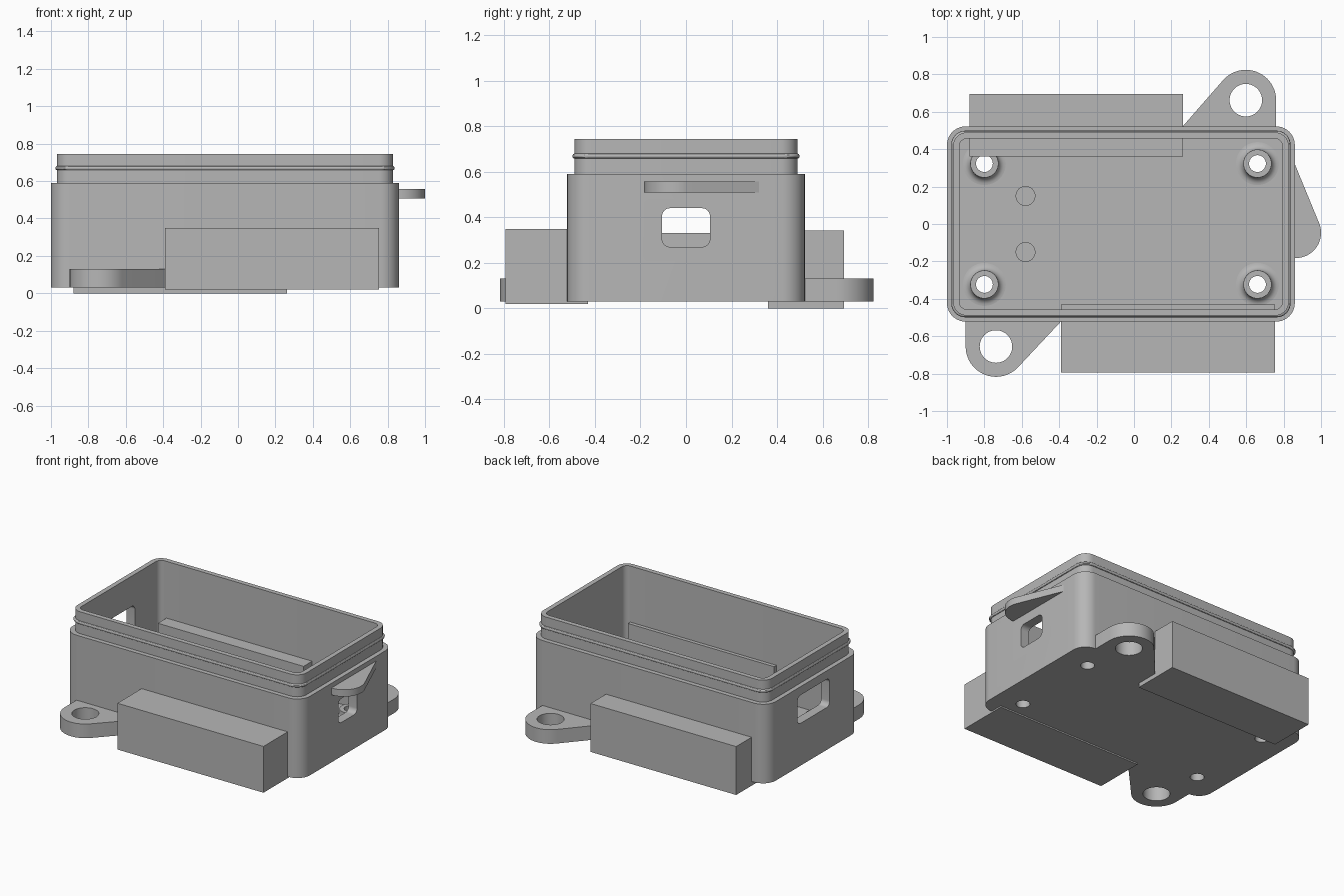
import bpy, bmesh
from math import sin, cos, pi, atan2, acos, hypot

cube = bpy.data.objects.get("Cube")
if cube:
    bpy.data.objects.remove(cube, do_unlink=True)

grey = bpy.data.materials.new("plain grey")
grey.use_nodes = True
grey.diffuse_color = (0.47, 0.47, 0.47, 1)
grey.node_tree.nodes["Principled BSDF"].inputs["Base Color"].default_value = grey.diffuse_color


def loft(name, loops, closed=False):
    """Skin a stack of equal point loops; cap the ends, or join last to first."""
    bm = bmesh.new()
    rings = [[bm.verts.new(p) for p in loop] for loop in loops]
    n = len(rings[0])
    pairs = list(zip(rings, rings[1:])) + ([(rings[-1], rings[0])] if closed else [])
    for a, b in pairs:
        for i in range(n):
            j = (i + 1) % n
            bm.faces.new((a[i], a[j], b[j], b[i]))
    if not closed:
        bm.faces.new(rings[0][::-1])
        bm.faces.new(rings[-1])
    bmesh.ops.recalc_face_normals(bm, faces=bm.faces)
    mesh = bpy.data.meshes.new(name)
    bm.to_mesh(mesh)
    bm.free()
    mesh.materials.append(grey)
    obj = bpy.data.objects.new(name, mesh)
    bpy.context.collection.objects.link(obj)
    return obj


def rounded_rect(hx, hy, r, seg=10):
    pts = []
    for k, (sx, sy) in enumerate(((1, 1), (-1, 1), (-1, -1), (1, -1))):
        for i in range(seg + 1):
            a = (k + i / seg) * pi / 2
            pts.append((sx * (hx - r) + r * cos(a), sy * (hy - r) + r * sin(a)))
    return pts


def circle(x, y, r, n=40):
    return [(x + r * cos(2 * pi * i / n), y + r * sin(2 * pi * i / n)) for i in range(n)]


def prism(name, pts, z0, z1):
    return loft(name, [[(x, y, z) for x, y in pts] for z in (z0, z1)])


def box(name, x0, x1, y0, y1, z0, z1):
    return prism(name, [(x0, y0), (x1, y0), (x1, y1), (x0, y1)], z0, z1)


def select(obj):
    bpy.ops.object.select_all(action="DESELECT")
    obj.select_set(True)
    bpy.context.view_layer.objects.active = obj


def cut(obj, cutters):
    select(obj)
    for c in cutters:
        mod = obj.modifiers.new("cut", "BOOLEAN")
        mod.operation, mod.solver, mod.object = "DIFFERENCE", "EXACT", c
        bpy.ops.object.modifier_apply(modifier=mod.name)
        bpy.data.objects.remove(c, do_unlink=True)


def smooth(obj):
    select(obj)
    bpy.ops.object.shade_smooth_by_angle(angle=0.52)


def tangent(px, py, cx, cy, r, side):
    """Angle on the circle where a line from the point touches it."""
    return atan2(py - cy, px - cx) + side * acos(r / hypot(px - cx, py - cy))


def arc(cx, cy, r, a0, a1, n=28):
    return [(cx + r * cos(a0 + (a1 - a0) * i / n), cy + r * sin(a0 + (a1 - a0) * i / n))
            for i in range(n + 1)]


# Hollow case: outer wall, stepped lip with sealing bead, inner cavity
CX, FLOOR = -0.07, 0.10
profile = [(0, 0.10, 0.03), (0, 0.10, 0.59), (0.032, 0.075, 0.59), (0.032, 0.075, 0.658)]
for i in range(1, 6):
    a = -pi / 2 + i * pi / 6
    profile.append((0.032 - 0.009 * cos(a), 0.075, 0.669 + 0.011 * sin(a)))
profile += [(0.032, 0.075, 0.68), (0.032, 0.075, 0.745),
            (0.066, 0.04, 0.745), (0.066, 0.04, FLOOR)]
case = loft("case_shell", [[(CX + x, y, z) for x, y in rounded_rect(0.93 - d, 0.522 - d, r)]
                           for d, r, z in profile])


# End wall openings and the floor screw holes
def window(x, hy, z0, z1, r):
    return loft("window_cutter", [[(x + dx, u, (z0 + z1) / 2 + v)
                for u, v in rounded_rect(hy, (z1 - z0) / 2, r)] for dx in (-0.1, 0.1)])


bosses = [(x, y) for x in (-0.8, 0.66) for y in (-0.323, 0.323)]
cutters = [window(0.83, 0.105, 0.27, 0.44, 0.035), window(-0.97, 0.18, 0.33, 0.53, 0.035)]
cutters += [prism("hole_cutter", circle(x, y, 0.045), -0.05, 0.2) for x, y in bosses]
cut(case, cutters)
smooth(case)

# Screw bosses with a flared foot
section = [(0.045, FLOOR), (0.115, FLOOR)]
for i in range(1, 7):
    a = i * pi / 12
    section.append((0.115 - 0.04 * sin(a), FLOOR + 0.04 * (1 - cos(a))))
section += [(0.075, 0.165), (0.045, 0.165)]
for x, y in bosses:
    smooth(loft("screw_boss", [[(px, py, z) for px, py in circle(x, y, r)]
                               for r, z in section], closed=True))

# Locating pegs on the floor
for y in (-0.15, 0.15):
    smooth(prism("locating_peg", circle(-0.58, y, 0.053), FLOOR - 0.02, 0.16))

# Side blocks running through the long walls
box("front_block", -0.39, 0.755, -0.793, -0.43, 0.02, 0.348)
box("back_block", -0.88, 0.262, 0.36, 0.695, 0, 0.343)


# Mounting lugs: rounded end, one straight side, one slanted side
def lug(name, cx, cy, foot_x, s):
    r, wall = 0.162, s * 0.51
    a1 = tangent(s * foot_x, s * wall, s * cx, s * cy, r, -1)
    pts = [(s * cx + r, s * wall)] + arc(s * cx, s * cy, r, 0, a1 % (2 * pi))
    pts.append((s * foot_x, s * wall))
    obj = prism(name, [(s * x, s * y) for x, y in pts], 0.03, 0.13)
    cut(obj, [prism("lug_cutter", circle(cx, cy, 0.087), -0.05, 0.2)])
    smooth(obj)


lug("back_lug", 0.598, 0.662, 0.25, 1)
lug("front_lug", -0.738, -0.655, -0.38, -1)

# Thin teardrop tab on the left end wall
tx, ty, tr = 0.865, -0.047, 0.135
a_end = tangent(0.858, 0.325, tx, ty, tr, -1)
tab = arc(tx, ty, tr, -pi / 2, a_end) + [(0.858, 0.325), (0.85, 0.325), (0.85, ty - tr)]
smooth(prism("end_tab", tab, 0.508, 0.557))
